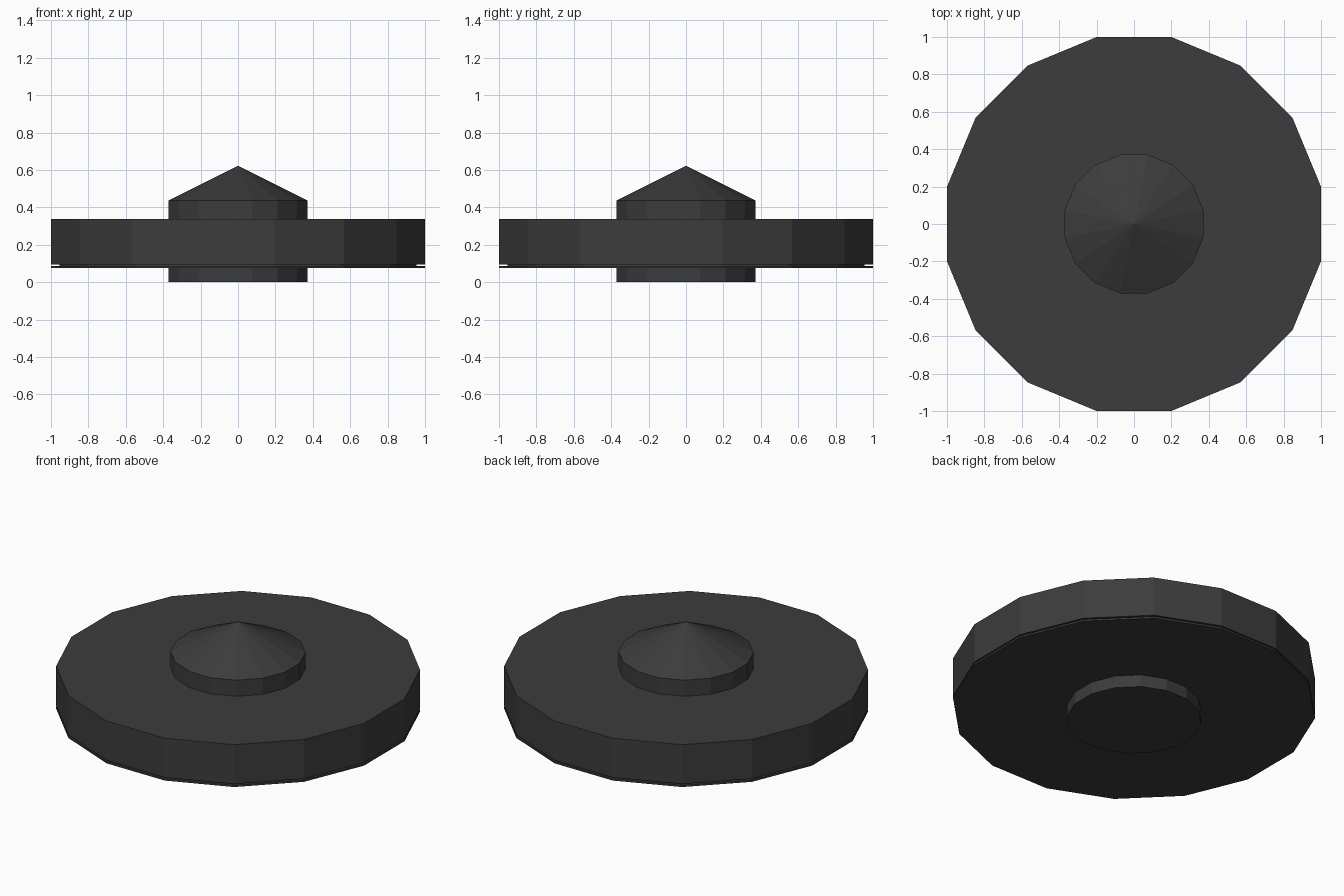
import bpy, bmesh, math

if "Cube" in bpy.data.objects:
    bpy.data.objects.remove(bpy.data.objects["Cube"])

SIDES = 16
TO_CORNER = 1 / math.cos(math.pi / SIDES)  # flat radius -> corner radius

dark = bpy.data.materials.new("dark_grey")
dark.diffuse_color = (0.045, 0.045, 0.045, 1)
dark.use_nodes = True
dark.node_tree.nodes["Principled BSDF"].inputs["Base Color"].default_value = dark.diffuse_color


def lathe(name, profile):
    """Revolve (flat radius, z) points into a closed faceted solid."""
    bm = bmesh.new()
    rings = []
    for r, z in profile:
        if r == 0:
            rings.append([bm.verts.new((0, 0, z))] * SIDES)
            continue
        ring = []
        for i in range(SIDES):
            a = 2 * math.pi * (i + 0.5) / SIDES
            ring.append(bm.verts.new((r * TO_CORNER * math.cos(a),
                                      r * TO_CORNER * math.sin(a), z)))
        rings.append(ring)
    for low, high in zip(rings, rings[1:]):
        for i in range(SIDES):
            j = (i + 1) % SIDES
            corners = [low[i], low[j], high[j], high[i]]
            bm.faces.new(list(dict.fromkeys(corners)))
    for ring, (r, z) in ((rings[0], profile[0]), (rings[-1], profile[-1])):
        if r > 0:
            bm.faces.new(ring)
    bmesh.ops.recalc_face_normals(bm, faces=bm.faces)
    mesh = bpy.data.meshes.new(name)
    bm.to_mesh(mesh)
    bm.free()
    mesh.materials.append(dark)
    obj = bpy.data.objects.new(name, mesh)
    bpy.context.collection.objects.link(obj)
    return obj


# Wide disc with a thin groove above its bottom plate
lathe("disc", [(1.0, 0.075), (1.0, 0.086), (0.955, 0.086),
               (0.955, 0.094), (1.0, 0.094), (1.0, 0.337)])

# Central hub through the disc, with a pointed cap
lathe("hub", [(0.371, 0), (0.371, 0.437), (0, 0.623)])
